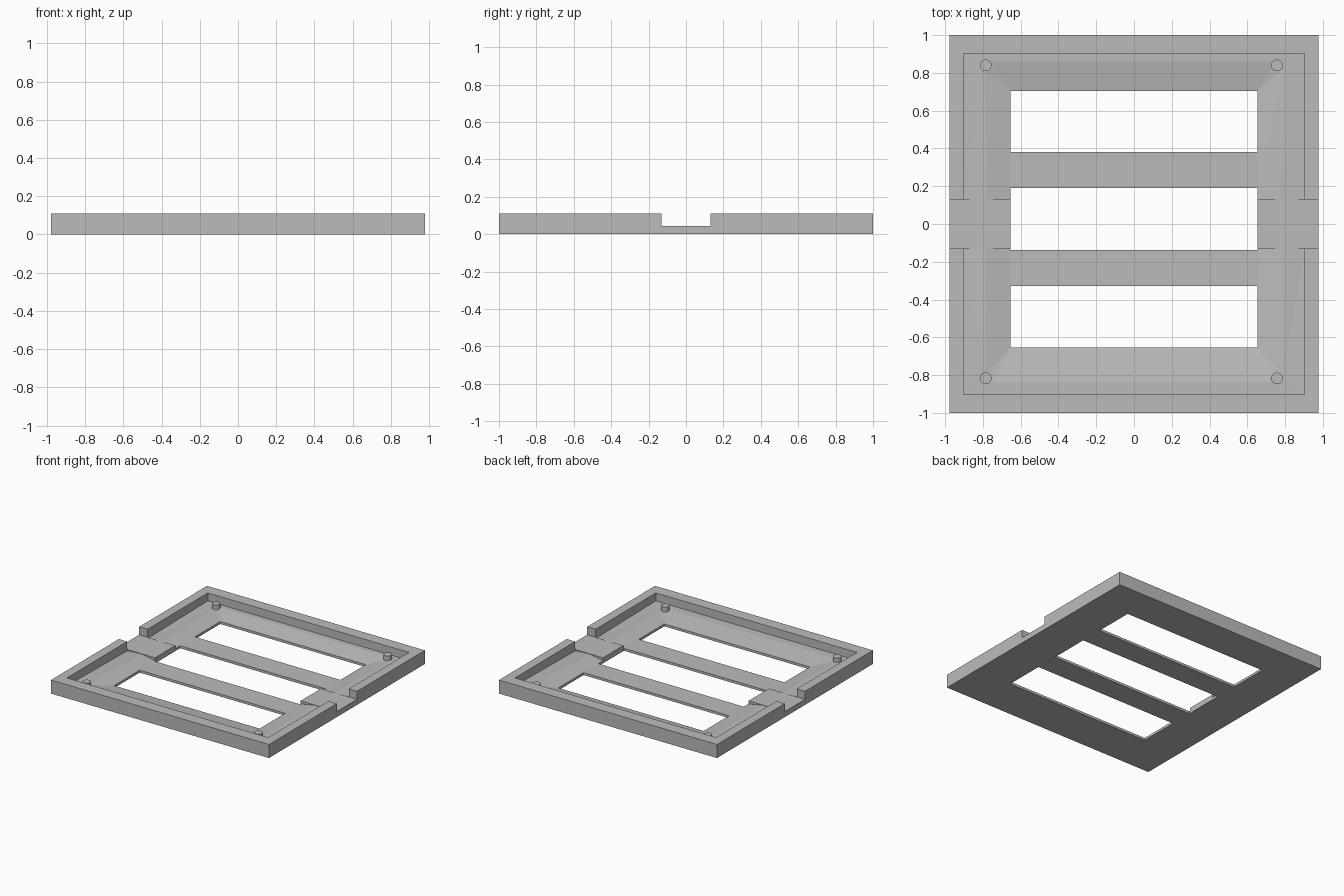
import bpy
import bmesh

if "Cube" in bpy.data.objects:
    bpy.data.objects.remove(bpy.data.objects["Cube"], do_unlink=True)

grey = bpy.data.materials.new("plain grey")
grey.use_nodes = True
grey.diffuse_color = (0.5, 0.5, 0.5, 1)
grey.node_tree.nodes["Principled BSDF"].inputs["Base Color"].default_value = (0.5, 0.5, 0.5, 1)

HALF_X, RIM_X, HOLE_X = 0.978, 0.903, 0.653
NOTCH, TOP, SHELF, LOW = 0.13, 0.11, 0.045, 0.02


def finish(name, bm):
    bmesh.ops.recalc_face_normals(bm, faces=bm.faces)
    mesh = bpy.data.meshes.new(name)
    bm.to_mesh(mesh)
    bm.free()
    mesh.materials.append(grey)
    obj = bpy.data.objects.new(name, mesh)
    bpy.context.collection.objects.link(obj)


def extrude_to(bm, z):
    """Close the surface in bm with a copy of it flattened at height z."""
    new = bmesh.ops.extrude_face_region(bm, geom=bm.faces[:], use_keep_orig=True)
    for item in new["geom"]:
        if isinstance(item, bmesh.types.BMVert):
            item.co.z = z


def prism(name, outline, height):
    bm = bmesh.new()
    bm.faces.new([bm.verts.new((x, y, 0)) for x, y in outline])
    extrude_to(bm, height)
    finish(name, bm)


def block(name, x0, x1, y0, y1, height):
    prism(name, [(x0, y0), (x1, y0), (x1, y1), (x0, y1)], height)


def sloped_floor(name, sy, hole_y, peg_y):
    """Half of the tray floor, dipping from the shelf to the opening edge."""
    bm = bmesh.new()
    for sx in (-1, 1):
        def v(x, y, z):
            return bm.verts.new((sx * x, sy * y, z))
        corner = v(RIM_X, 0.903, SHELF)
        rim_end = v(RIM_X, NOTCH, 0.035)
        ridge = v(0.78, NOTCH, 0.043)
        low_end = v(HOLE_X, NOTCH, LOW)
        hole = v(HOLE_X, hole_y, LOW)
        peg_side = v(0.79, peg_y - 0.02, SHELF)
        peg_end = v(0.75, peg_y + 0.02, SHELF)
        mid_hole = v(0, hole_y, LOW)
        mid_peg = v(0, peg_y + 0.02, SHELF)
        mid_rim = v(0, 0.903, SHELF)
        for face in ((corner, rim_end, peg_side), (rim_end, ridge, peg_side),
                     (ridge, low_end, peg_side), (low_end, hole, peg_side),
                     (hole, peg_end, peg_side), (corner, peg_side, peg_end),
                     (hole, mid_hole, mid_peg, peg_end),
                     (peg_end, mid_peg, mid_rim, corner)):
            bm.faces.new(face)
    bmesh.ops.remove_doubles(bm, verts=bm.verts[:], dist=0.0001)
    extrude_to(bm, 0)
    finish(name, bm)


# Each end: U-shaped rim, dipping floor and two locating pegs
for label, sy, hole_y, peg_y in (("back", 1, 0.705, 0.84), ("front", -1, 0.655, 0.817)):
    outline = [(-HALF_X, NOTCH), (-HALF_X, 1), (HALF_X, 1), (HALF_X, NOTCH),
               (RIM_X, NOTCH), (RIM_X, 0.903), (-RIM_X, 0.903), (-RIM_X, NOTCH)]
    prism(label + "_rim", [(x, sy * y) for x, y in outline], TOP)
    sloped_floor(label + "_floor", sy, hole_y, peg_y)
    for side, x in (("left", 0.757), ("right", -0.785)):
        bm = bmesh.new()
        bmesh.ops.create_cone(bm, cap_ends=True, segments=24, radius1=0.031,
                              radius2=0.031, depth=0.05)
        bmesh.ops.translate(bm, verts=bm.verts, vec=(x, sy * peg_y, 0.055))
        finish(label + "_" + side + "_peg", bm)

# Notch plates on both sides
for side, sx in (("left", 1), ("right", -1)):
    block(side + "_notch_plate", *sorted((sx * HOLE_X, sx * HALF_X)), -NOTCH, NOTCH, SHELF)

# Cross bars between the three openings
block("back_bar", -HOLE_X, HOLE_X, 0.19, 0.38, LOW)
block("front_bar", -HOLE_X, HOLE_X, -0.328, -0.137, LOW)
